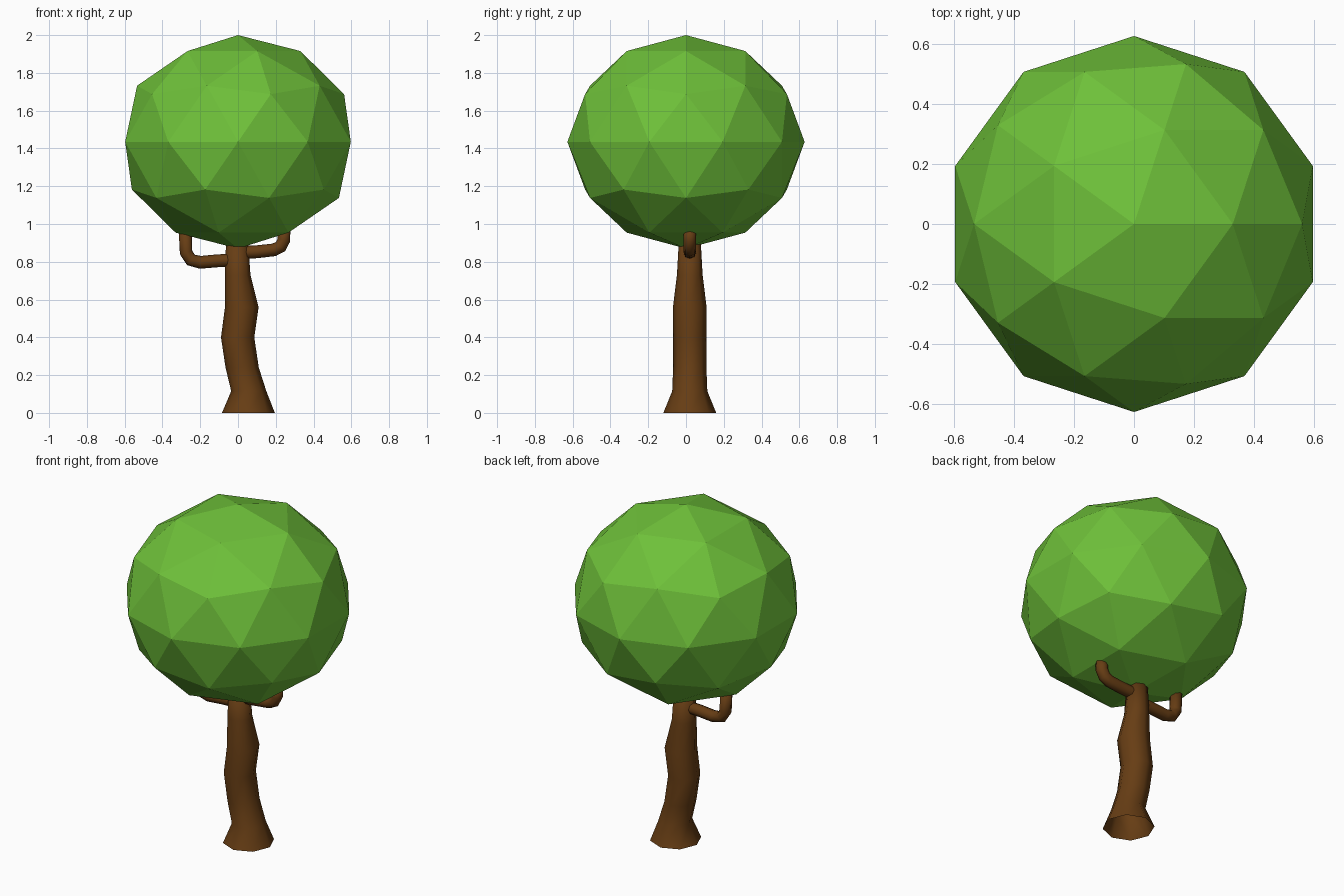
import bpy
import bmesh
import math
from mathutils import Vector

old = bpy.data.objects.get("Cube")
if old:
    bpy.data.objects.remove(old, do_unlink=True)


def make_material(name, rgb):
    mat = bpy.data.materials.new(name)
    mat.use_nodes = True
    colour = (*rgb, 1.0)
    mat.diffuse_color = colour
    bsdf = mat.node_tree.nodes["Principled BSDF"]
    bsdf.inputs["Base Color"].default_value = colour
    bsdf.inputs["Roughness"].default_value = 0.9
    return mat


bark = make_material("bark brown", (0.135, 0.047, 0.007))
leaf = make_material("leaf green", (0.156, 0.527, 0.041))


def add_object(name, bm, mat, smooth):
    mesh = bpy.data.meshes.new(name)
    for face in bm.faces:
        face.smooth = smooth
    bm.to_mesh(mesh)
    bm.free()
    mesh.materials.append(mat)
    obj = bpy.data.objects.new(name, mesh)
    bpy.context.collection.objects.link(obj)
    return obj


def sweep(name, path, level=False, sides=8, y=0.02):
    """Tube along (x, z, radius) points; level keeps every ring horizontal."""
    bm = bmesh.new()
    points = [Vector((x, y, z)) for x, z, r in path]
    side = Vector((0, 1, 0))
    rings = []
    for i, p in enumerate(points):
        before = (p - points[i - 1]).normalized() if i else Vector()
        after = (points[i + 1] - p).normalized() if i + 1 < len(points) else Vector()
        along = Vector((0, 0, 1)) if level else (before + after).normalized()
        across = side.cross(along)
        ring = []
        for k in range(sides):
            a = math.tau * k / sides
            offset = across * math.cos(a) + side * math.sin(a)
            ring.append(bm.verts.new(p + offset * path[i][2]))
        rings.append(ring)
    for lower, upper in zip(rings, rings[1:]):
        for k in range(sides):
            n = (k + 1) % sides
            bm.faces.new((lower[k], lower[n], upper[n], upper[k]))
    # Closed tip, open root
    bm.faces.new(rings[-1])
    bmesh.ops.recalc_face_normals(bm, faces=bm.faces)
    return add_object(name, bm, bark, True)


# Crooked trunk, flared at the foot
sweep("trunk", [
    (0.055, 0.0, 0.14), (0.057, 0.115, 0.093), (0.022, 0.24, 0.088),
    (-0.002, 0.40, 0.088), (0.02, 0.56, 0.089), (-0.002, 0.73, 0.068),
    (-0.005, 0.91, 0.058)], level=True)

# Two bent branches reaching up into the crown
R = 0.034
branches = {
    "right_branch": [(0, 0.81), (-0.11, 0.805), (-0.2, 0.797), (-0.25, 0.81),
                     (-0.275, 0.85), (-0.28, 0.97)],
    "left_branch": [(0, 0.848), (0.1, 0.853), (0.19, 0.863), (0.225, 0.88),
                    (0.243, 0.915), (0.243, 0.97)],
}
for name, path in branches.items():
    sweep(name, [(x, z, R) for x, z in path])

# Faceted crown, slightly flattened
bm = bmesh.new()
bmesh.ops.create_icosphere(bm, subdivisions=2, radius=1.0)
bmesh.ops.scale(bm, vec=(0.628, 0.628, 0.565), verts=bm.verts)
bmesh.ops.translate(bm, vec=(0, 0, 1.435), verts=bm.verts)
add_object("crown", bm, leaf, False)
